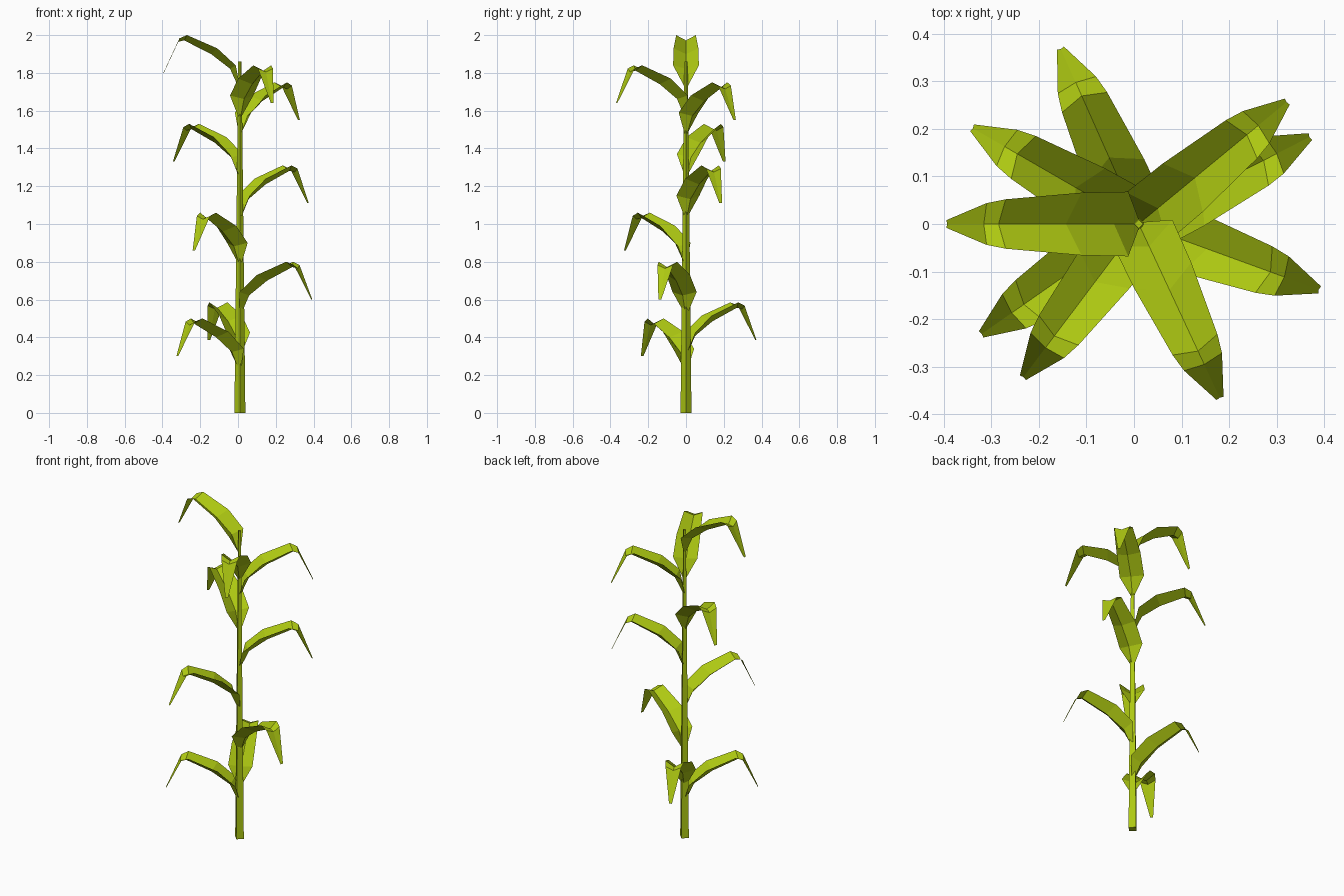
import bpy
import bmesh
from math import cos, sin, radians

if "Cube" in bpy.data.objects:
    bpy.data.objects.remove(bpy.data.objects["Cube"], do_unlink=True)

# One leaf green for the whole plant
GREEN = (0.42, 0.58, 0.006, 1.0)
green = bpy.data.materials.new("leaf_green")
green.use_nodes = True
green.diffuse_color = GREEN
bsdf = green.node_tree.nodes["Principled BSDF"]
bsdf.inputs["Base Color"].default_value = GREEN
bsdf.inputs["Roughness"].default_value = 0.8

STALK_X = 0.01


def finish(bm, name):
    mesh = bpy.data.meshes.new(name)
    bm.to_mesh(mesh)
    bm.free()
    mesh.materials.append(green)
    obj = bpy.data.objects.new(name, mesh)
    bpy.context.collection.objects.link(obj)
    return obj


# Tapered four-sided stalk with a corner to the front
bm = bmesh.new()
height = 1.86
bmesh.ops.create_cone(bm, cap_ends=True, segments=4,
                      radius1=0.029, radius2=0.009, depth=height)
stalk = finish(bm, "stalk")
stalk.location = (STALK_X, 0, height / 2)

# Leaf stations: edge reach, edge height, half width, midrib reach, midrib height
STATIONS = [
    (0.0, -0.07, 0.010, 0.008, -0.075),
    (0.022, 0.04, 0.068, 0.052, 0.022),
    (0.12, 0.13, 0.066, 0.153, 0.10),
    (0.28, 0.20, 0.052, 0.295, 0.172),
    (0.32, 0.183, 0.044, 0.326, 0.165),
    (0.405, 0.0, 0.008, 0.403, 0.0),
]


def leaf(name, angle, tip_z):
    """Folded, arching leaf pointing along the given compass angle."""
    c, s = cos(radians(angle)), sin(radians(angle))
    bm = bmesh.new()

    def vert(r, side, z):
        return bm.verts.new((STALK_X + r * c - side * s, r * s + side * c, tip_z + z))

    rows = [(vert(er, -w, ez), vert(mr, 0, mz), vert(er, w, ez))
            for er, ez, w, mr, mz in STATIONS]
    for a, b in zip(rows, rows[1:]):
        for i in range(2):
            bm.faces.new((a[i], b[i], b[i + 1], a[i + 1]))
    return finish(bm, name)


# Leaves from the bottom up: angle and height of the drooping tip
LEAVES = [(-145, 0.30), (114, 0.385), (-20, 0.60), (-127, 0.86), (27, 1.11),
          (150, 1.33), (39.5, 1.55), (-65, 1.64), (180, 1.80)]
for n, (angle, tip_z) in enumerate(LEAVES, 1):
    leaf(f"leaf_{n}", angle, tip_z)
